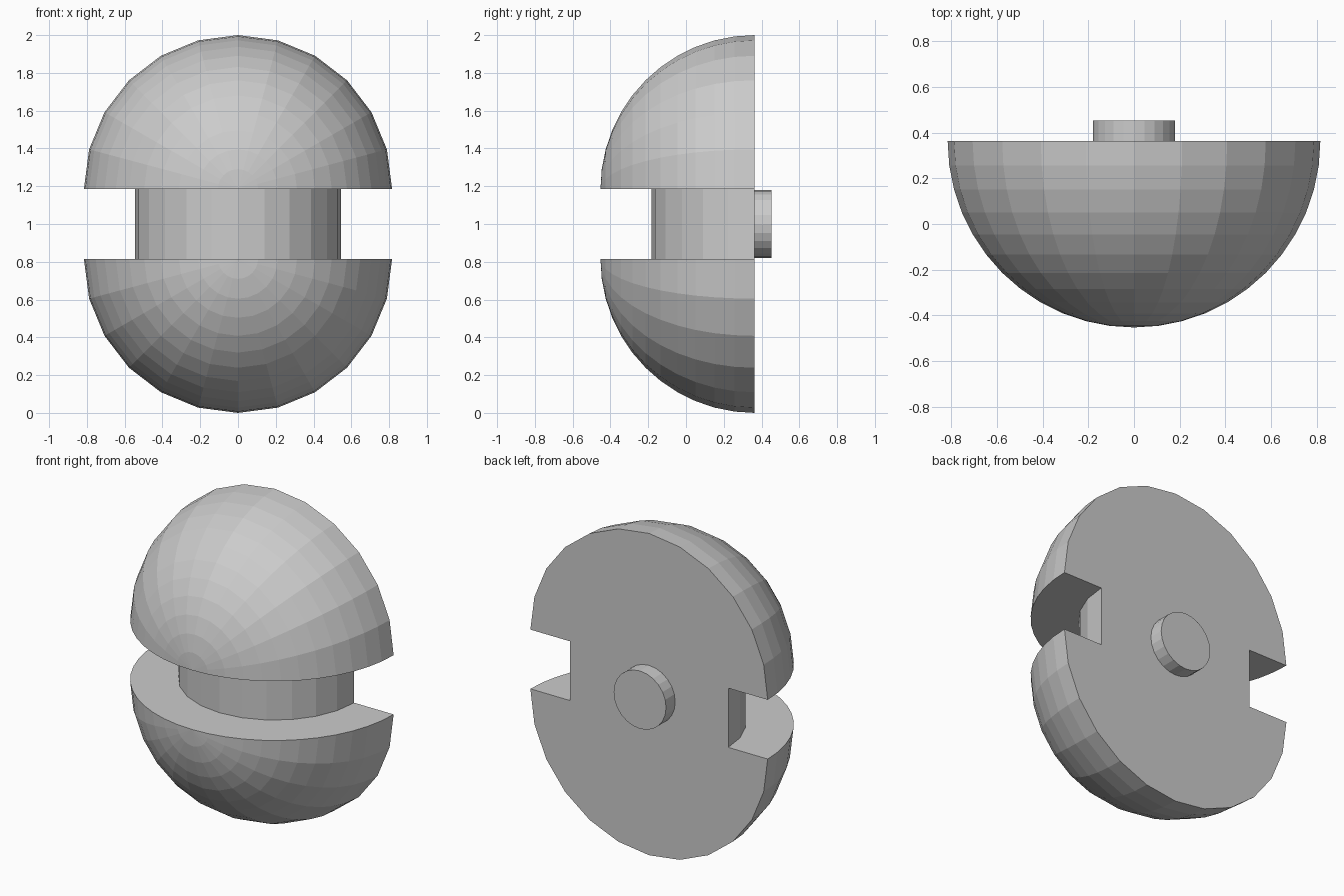
import bpy, bmesh
from math import sin, cos, pi

if "Cube" in bpy.data.objects:
    bpy.data.objects.remove(bpy.data.objects["Cube"])

R = 0.816        # dome radius
CORE = 0.545     # radius of the recessed core
GAP = 0.184      # half height of the groove
BACK = 0.363     # y of the flat back
PEG_R, PEG_LEN = 0.18, 0.09
N = 12           # steps per half turn
MID = 1.0


def make_object(name, bm):
    bmesh.ops.recalc_face_normals(bm, faces=bm.faces[:])
    mesh = bpy.data.meshes.new(name)
    bm.to_mesh(mesh)
    bm.free()
    obj = bpy.data.objects.new(name, mesh)
    bpy.context.collection.objects.link(obj)
    return obj


def add_half(bm, side):
    """Quarter-sphere dome with its groove ledge; side is +1 (top) or -1 (bottom)."""
    zc = MID + side * GAP
    pole = bm.verts.new((0, BACK - R, zc))
    rings = []
    for i in range(N):
        a = i * pi / 2 / N
        rings.append([bm.verts.new((R * cos(a) * cos(j * pi / N), BACK - R * sin(a),
                                    zc + side * R * cos(a) * sin(j * pi / N)))
                      for j in range(N + 1)])
    for i in range(N):
        for j in range(N):
            low = [rings[i][j], rings[i][j + 1]]
            if i < N - 1:
                bm.faces.new(low + [rings[i + 1][j + 1], rings[i + 1][j]])
            else:
                bm.faces.new(low + [pole])
    # core outline and the C-shaped ledge between it and the dome rim
    core = [bm.verts.new((CORE * cos(j * pi / N), BACK - CORE * sin(j * pi / N), zc))
            for j in range(N + 1)]
    rim = [r[0] for r in rings] + [pole] + [r[-1] for r in reversed(rings)]
    bm.faces.new(rim + core[::-1])
    return rings[0], core


# Body: two domes joined by the core, closed by one flat back
bm = bmesh.new()
top_arc, top_core = add_half(bm, 1)
low_arc, low_core = add_half(bm, -1)
for j in range(N):
    bm.faces.new((top_core[j], top_core[j + 1], low_core[j + 1], low_core[j]))
bm.faces.new(top_arc + [top_core[-1], low_core[-1]] + low_arc[::-1]
             + [low_core[0], top_core[0]])
make_object("grooved_body", bm)

# Round peg on the back
bpy.ops.mesh.primitive_cylinder_add(vertices=24, radius=PEG_R, depth=PEG_LEN,
                                    location=(0, BACK + PEG_LEN / 2, MID),
                                    rotation=(pi / 2, 0, 0))
bpy.context.object.name = "back_peg"
